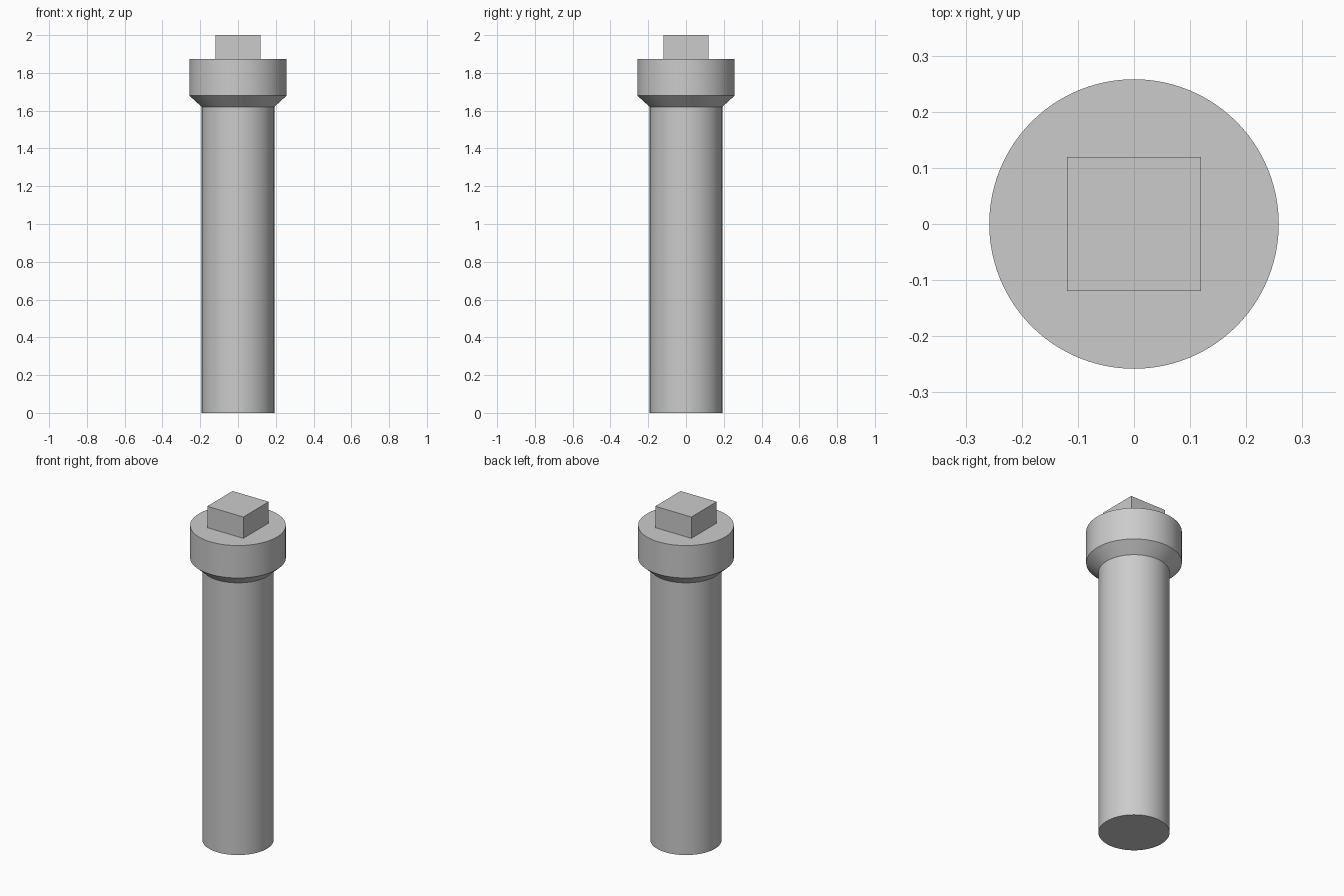
import bpy
import bmesh
import math

default = bpy.data.objects.get("Cube")
if default:
    bpy.data.objects.remove(default, do_unlink=True)

SEGMENTS = 96

# Single grey metal
metal = bpy.data.materials.new("grey_metal")
metal.use_nodes = True
grey = (0.6, 0.6, 0.6, 1)
metal.diffuse_color = grey
metal.node_tree.nodes["Principled BSDF"].inputs["Base Color"].default_value = grey


def lathe(name, profile):
    """Closed turned solid from (radius, height) points, bottom to top."""
    bm = bmesh.new()
    rings = []
    for r, z in profile:
        angles = [math.tau * i / SEGMENTS for i in range(SEGMENTS)]
        rings.append([bm.verts.new((r * math.cos(a), r * math.sin(a), z)) for a in angles])
    for low, high in zip(rings, rings[1:]):
        for i in range(SEGMENTS):
            j = (i + 1) % SEGMENTS
            bm.faces.new((low[i], low[j], high[j], high[i]))
    bm.faces.new(rings[0][::-1])
    bm.faces.new(rings[-1])
    mesh = bpy.data.meshes.new(name)
    bm.to_mesh(mesh)
    bm.free()
    obj = bpy.data.objects.new(name, mesh)
    bpy.context.collection.objects.link(obj)
    mesh.materials.append(metal)
    bpy.ops.object.select_all(action='DESELECT')
    obj.select_set(True)
    bpy.context.view_layer.objects.active = obj
    bpy.ops.object.shade_smooth_by_angle(angle=math.radians(30))
    return obj


# Shaft, conical neck and collar turned as one body
lathe("shaft_and_collar", [(0.192, 0), (0.192, 1.62), (0.258, 1.68), (0.258, 1.873)])

# Square drive on top, its base sitting on the collar
bpy.ops.mesh.primitive_cube_add(size=1, location=(0, 0, 1.9365))
drive = bpy.context.object
drive.name = "square_drive"
drive.scale = (0.238, 0.238, 0.127)
drive.data.materials.append(metal)
